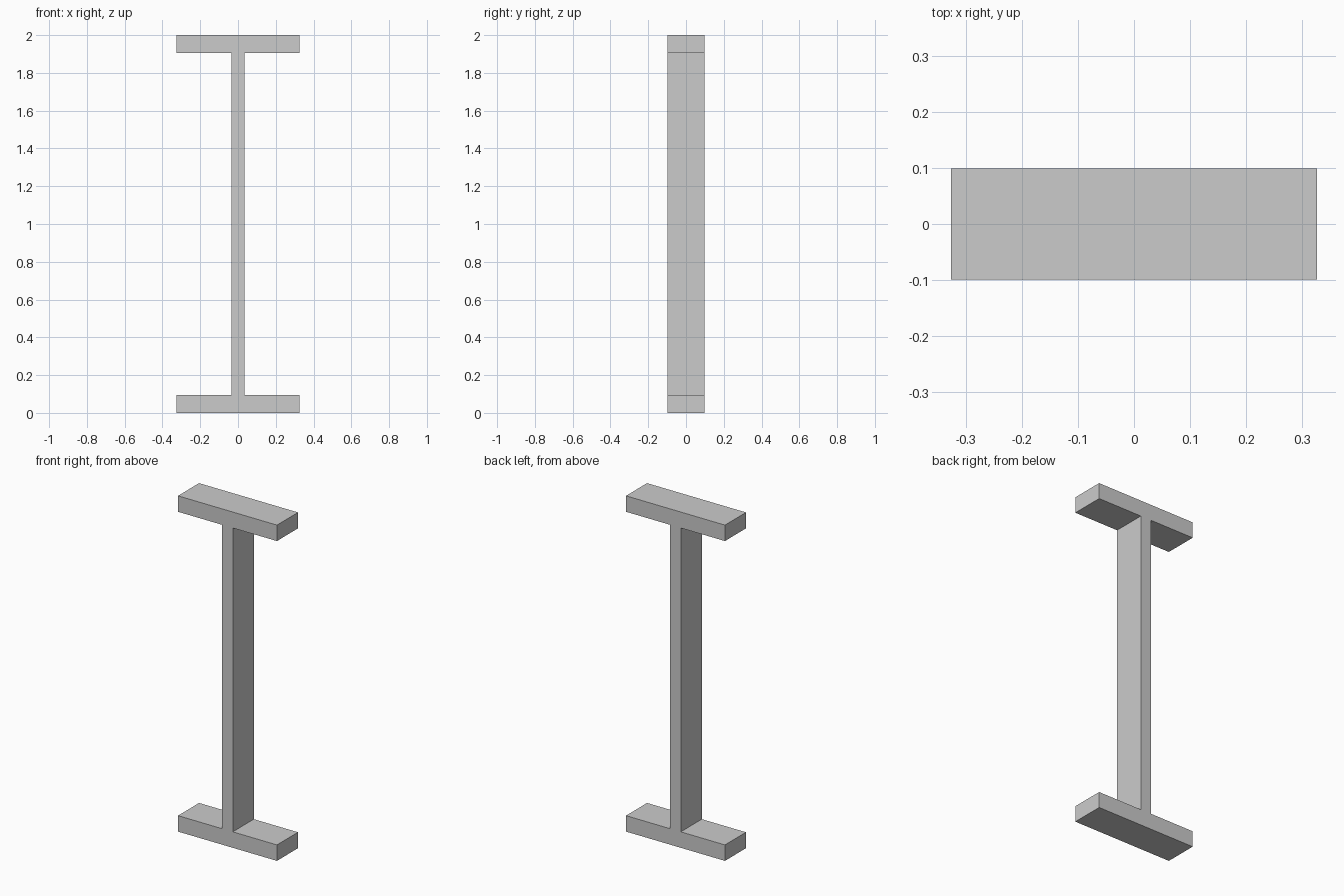
import bpy, bmesh

if "Cube" in bpy.data.objects:
    bpy.data.objects.remove(bpy.data.objects["Cube"])

HALF_W, HALF_WEB, HALF_D = 0.326, 0.035, 0.099
HEIGHT, FLANGE = 2.0, 0.095

# I-shaped profile: right side from bottom to top, mirrored for the left side
right = [(HALF_W, 0), (HALF_W, FLANGE), (HALF_WEB, FLANGE),
         (HALF_WEB, HEIGHT - FLANGE), (HALF_W, HEIGHT - FLANGE), (HALF_W, HEIGHT)]
profile = right + [(-x, z) for x, z in reversed(right)]

# Extrude the profile front to back
bm = bmesh.new()
face = bm.faces.new([bm.verts.new((x, -HALF_D, z)) for x, z in profile])
ext = bmesh.ops.extrude_face_region(bm, geom=[face], use_keep_orig=True)
moved = [g for g in ext["geom"] if isinstance(g, bmesh.types.BMVert)]
bmesh.ops.translate(bm, verts=moved, vec=(0, 2 * HALF_D, 0))
bmesh.ops.recalc_face_normals(bm, faces=bm.faces)

mesh = bpy.data.meshes.new("i_beam")
bm.to_mesh(mesh)
bm.free()
beam = bpy.data.objects.new("i_beam", mesh)
bpy.context.collection.objects.link(beam)
